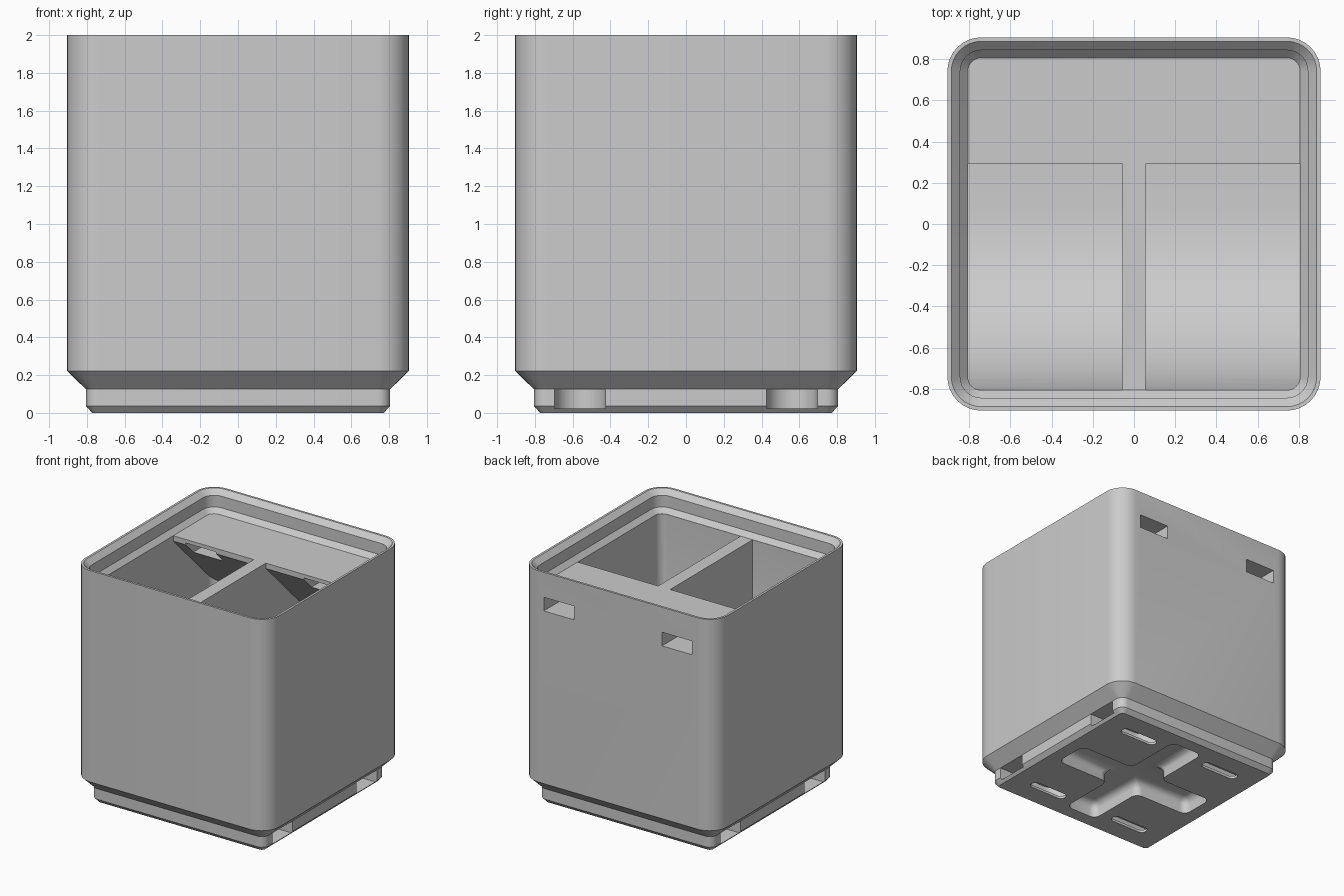
import bpy, bmesh, math

if "Cube" in bpy.data.objects:
    bpy.data.objects.remove(bpy.data.objects["Cube"])

CORE = 0.741   # centre of every rounded corner, so all outlines stay concentric


def make_object(name, bm):
    bmesh.ops.recalc_face_normals(bm, faces=bm.faces)
    mesh = bpy.data.meshes.new(name)
    bm.to_mesh(mesh)
    bm.free()
    obj = bpy.data.objects.new(name, mesh)
    bpy.context.collection.objects.link(obj)
    return obj


def loft(name, levels, seg=8):
    """Stack rounded squares given as (half width, height)."""
    bm = bmesh.new()
    rings = []
    for half, z in levels:
        ring = []
        for q, (sx, sy) in enumerate([(1, 1), (-1, 1), (-1, -1), (1, -1)]):
            for i in range(seg + 1):
                a = math.pi / 2 * (q + i / seg)
                r = half - CORE
                ring.append(bm.verts.new((sx * CORE + r * math.cos(a),
                                          sy * CORE + r * math.sin(a), z)))
        rings.append(ring)
    n = len(rings[0])
    for a, b in zip(rings, rings[1:]):
        for i in range(n):
            j = (i + 1) % n
            bm.faces.new((a[i], a[j], b[j], b[i]))
    bm.faces.new(rings[0])
    bm.faces.new(rings[-1])
    return make_object(name, bm)


def prism(name, points, lo, hi, axis="z"):
    """Extrude an outline along z (x, y points) or along x (y, z points)."""
    bm = bmesh.new()

    def ring(t):
        return [bm.verts.new((t, u, v) if axis == "x" else (u, v, t)) for u, v in points]
    a, b = ring(lo), ring(hi)
    n = len(points)
    for i in range(n):
        j = (i + 1) % n
        bm.faces.new((a[i], a[j], b[j], b[i]))
    bm.faces.new(a)
    bm.faces.new(b)
    return make_object(name, bm)


def half_circle(cx, cy, r, start, seg=12):
    return [(cx + r * math.cos(start + math.pi * i / seg),
             cy + r * math.sin(start + math.pi * i / seg)) for i in range(seg + 1)]


def apply_mod(obj, mod):
    bpy.context.view_layer.objects.active = obj
    bpy.ops.object.modifier_apply(modifier=mod.name)


def boolean(obj, cutter, operation="DIFFERENCE"):
    mod = obj.modifiers.new("cut", "BOOLEAN")
    mod.operation = operation
    mod.solver = "EXACT"
    mod.object = cutter
    apply_mod(obj, mod)
    bpy.data.objects.remove(cutter, do_unlink=True)


# Body: stepped foot, straight walls and stacking rim
body = loft("storage_bin", [(0.772, 0), (0.806, 0.037), (0.806, 0.126), (0.905, 0.222),
                            (0.905, 2), (0.886, 2), (0.843, 1.958), (0.843, 1.86),
                            (0.806, 1.82)])

# Compartments: scooped front, flat floor, sloped underside of the rear shelf
R, FLOOR = 0.915, 0.30
scoop = [(-0.82 + R - R * math.cos(a), FLOOR + R - R * math.sin(a))
         for a in (math.pi / 2 * i / 20 for i in range(21))]
profile = [(-0.82, 1.85)] + scoop + [(0.9, FLOOR), (0.9, 1.165), (0.29, 1.775), (0.29, 1.85)]
for s in (-1, 1):
    room = prism("compartment", profile, s * 0.056, s * 0.9, "x")
    boolean(room, loft("inner_wall", [(0.8055, 0.2), (0.8055, 1.84)]), "INTERSECT")
    boolean(body, room)

# Slots through the back wall and shelf
for s in (-1, 1):
    pts = [(s * 0.41, 0.25), (s * 0.69, 0.25), (s * 0.69, 1), (s * 0.41, 1)]
    boolean(body, prism("back_slot", pts, 1.675, 1.79))

# Side pockets in the foot, each with a push-out hole below
for sx in (-1, 1):
    for sy in (-1, 1):
        y = sy * 0.56
        pocket = half_circle(0.36, y, 0.135, math.pi / 2) + [(1, y - 0.135), (1, y + 0.135)]
        hole = (half_circle(0.29, y, 0.042, math.pi / 2)
                + half_circle(0.55, y, 0.042, -math.pi / 2))
        boolean(body, prism("side_pocket", [(sx * u, v) for u, v in pocket], 0.022, 0.125))
        boolean(body, prism("push_hole", [(sx * u, v) for u, v in hole], -0.1, 0.06))

# Rounded cross-shaped recess underneath
w, l = 0.15, 0.66
cross = [(w, w), (w, l), (-w, l), (-w, w), (-l, w), (-l, -w),
         (-w, -w), (-w, -l), (w, -l), (w, -w), (l, -w), (l, w)]
recess = prism("cross_recess", cross, -0.15, 0.13)
bevel = recess.modifiers.new("round", "BEVEL")
bevel.width = 0.06
bevel.segments = 5
apply_mod(recess, bevel)
boolean(body, recess)

# Plain grey finish, smooth with crisp edges
grey = bpy.data.materials.new("light_grey")
grey.diffuse_color = (0.6, 0.6, 0.6, 1)
grey.use_nodes = True
grey.node_tree.nodes["Principled BSDF"].inputs["Base Color"].default_value = grey.diffuse_color
body.data.materials.clear()
body.data.materials.append(grey)
for face in body.data.polygons:
    face.material_index = 0
bpy.ops.object.select_all(action="DESELECT")
body.select_set(True)
bpy.context.view_layer.objects.active = body
bpy.ops.object.shade_smooth_by_angle(angle=math.radians(30))
